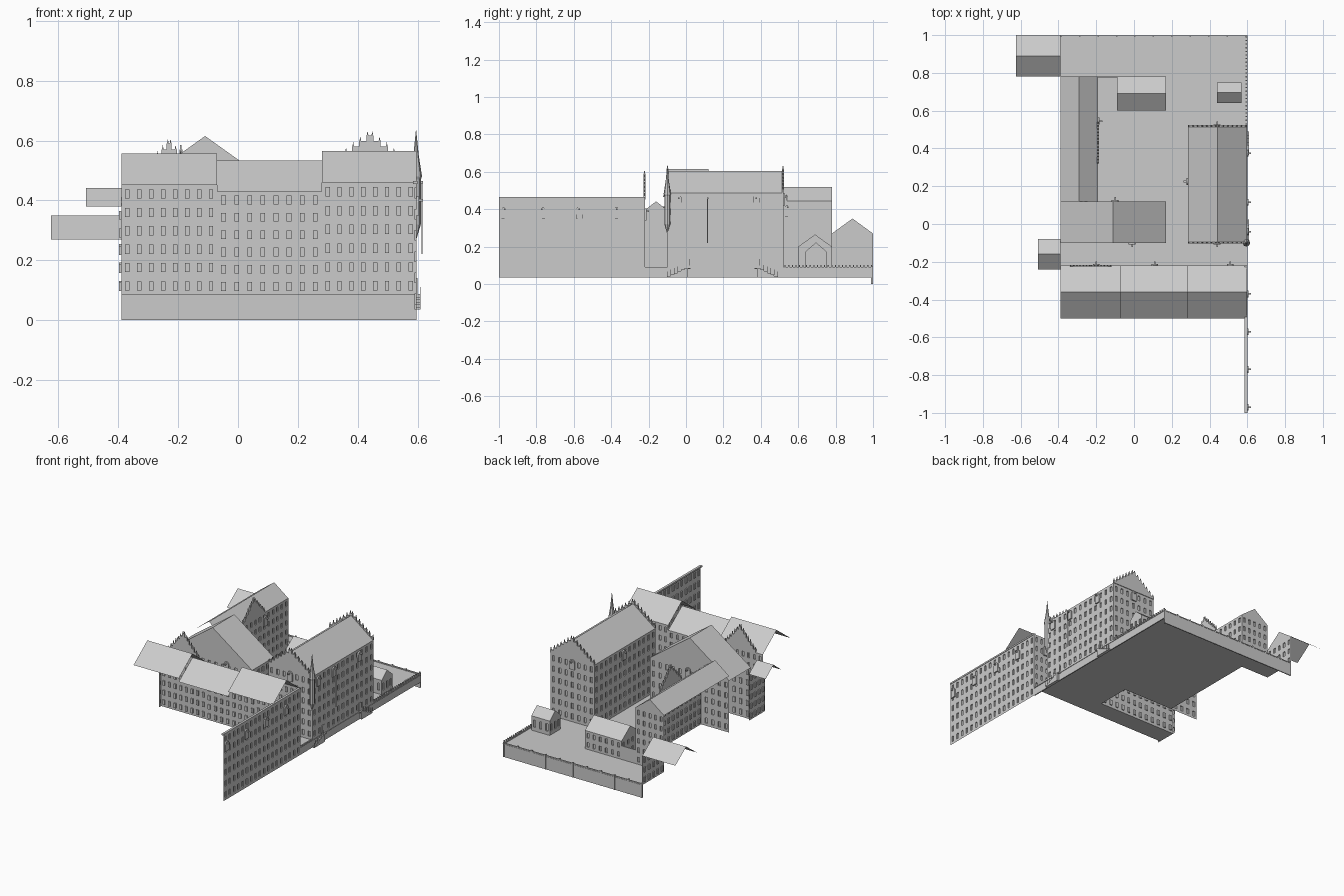
import bpy, bmesh, math
from mathutils import Vector

if "Cube" in bpy.data.objects:
    bpy.data.objects.remove(bpy.data.objects["Cube"])


def finish(name, bm):
    me = bpy.data.meshes.new(name)
    bm.to_mesh(me)
    bm.free()
    ob = bpy.data.objects.new(name, me)
    bpy.context.collection.objects.link(ob)
    return ob


def poly(bm, pts):
    return bm.faces.new([bm.verts.new(p) for p in pts])


def box(bm, lo, hi):
    r = bmesh.ops.create_cube(bm, size=1)
    for v in r["verts"]:
        v.co = [(a + b) / 2 + c * (b - a) for a, b, c in zip(lo, hi, v.co)]


def frame(a, b):
    # wall running left to right as seen from outside
    a, b = Vector((*a, 0)), Vector((*b, 0))
    u = (b - a).normalized()
    return a, u, Vector((u.y, -u.x, 0)), (b - a).length


def prism(bm, a, u, n, profile, depth):
    # extrude an outline drawn in the wall plane along the wall normal
    f = poly(bm, [a + u * s + Vector((0, 0, z)) for s, z in profile])
    r = bmesh.ops.extrude_face_region(bm, geom=[f])
    for v in r["geom"]:
        if isinstance(v, bmesh.types.BMVert):
            v.co += n * depth


def facade(name, a, b, z0, z1, cols, rows, peak=None, depth=0.007):
    # wall grid with recessed windows and optional plain gable
    a, u, n, w = frame(a, b)
    bm = bmesh.new()

    def cuts(lo, hi, k, m):
        d = (hi - lo) / k
        return [lo] + [lo + d * (i + t) for i in range(k) for t in (m, 1 - m)] + [hi]
    S, Z = cuts(0, w, cols, 0.32), cuts(z0, z1, rows, 0.25)
    P = lambda s, z, d=0: a + u * s + Vector((0, 0, z)) - n * d
    g = [[bm.verts.new(P(s, z)) for z in Z] for s in S]
    for i in range(len(S) - 1):
        for j in range(len(Z) - 1):
            q = [g[i][j], g[i + 1][j], g[i + 1][j + 1], g[i][j + 1]]
            if i % 2 and j % 2:
                r = [bm.verts.new(v.co - n * depth) for v in q]
                bm.faces.new(r)
                for k in range(4):
                    m = (k + 1) % 4
                    bm.faces.new([q[k], q[m], r[m], r[k]])
            else:
                bm.faces.new(q)
    if peak:
        poly(bm, [P(0, z1), P(w, z1), P(w / 2, peak)])
    return finish(name, bm)


def stepped_gable(name, a, b, z0, z1, steps=7):
    # crow-stepped gable with small finials
    a, u, n, w = frame(a, b)
    left, h = [], (z1 - 0.015 - z0) / steps
    for i in range(steps):
        s = w / 2 * i / (steps - 0.5)
        left += [(s, z0 + h * i), (s, z0 + h * (i + 1))]
    bm = bmesh.new()
    prism(bm, a - n * 0.006, u, n, left + [(w - s, z) for s, z in reversed(left)], 0.01)
    for s, z in left[1::2]:
        for t in {s + 0.004, w - s - 0.004}:
            prism(bm, a - n * 0.004, u, n, [(t - .003, z), (t + .003, z), (t, z + .015)], 0.006)
    finish(name, bm)


def roof(name, x0, x1, y0, y1, eave, ridge, axis):
    # open folded roof sheet
    bm = bmesh.new()
    if axis == "x":
        m = (y0 + y1) / 2
        L = [[(x, y0, eave), (x, m, ridge), (x, y1, eave)] for x in (x0, x1)]
    else:
        m = (x0 + x1) / 2
        L = [[(x0, y, eave), (m, y, ridge), (x1, y, eave)] for y in (y0, y1)]
    V = [[bm.verts.new(p) for p in l] for l in L]
    for k in (0, 1):
        bm.faces.new([V[0][k], V[1][k], V[1][k + 1], V[0][k + 1]])
    bmesh.ops.recalc_face_normals(bm, faces=bm.faces)
    finish(name, bm)


def hoist(x, y, z, nx, ny, rope=0):
    # arched loading hatch with projecting beam
    n = Vector((nx, ny, 0))
    u = Vector((-ny, nx, 0))
    arch = [(-.018, z)] + [(-.018 * math.cos(t * math.pi / 6), z + .045 + .018 * math.sin(t * math.pi / 6))
                           for t in range(7)] + [(.018, z)]
    bm = bmesh.new()
    a = Vector((x, y, 0))
    prism(bm, a, u, n, arch, 0.008)
    prism(bm, a, u, n, [(-.004, z + .046), (.004, z + .046), (.004, z + .054), (-.004, z + .054)], 0.022)
    if rope:
        prism(bm, a + n * .017, u, n, [(-.0015, z - rope), (.0015, z - rope), (.0015, z + .05), (-.0015, z + .05)], .003)
    finish("loading_hatch", bm)


def house(name, x0, x1, y0, y1, z0, eave, ridge, axis, nx, ny, rows, gables=True):
    gx = ridge if axis == "x" and gables else None
    gy = ridge if axis == "y" and gables else None
    facade(name + "_front", (x0, y0), (x1, y0), z0, eave, nx, rows, gy)
    facade(name + "_right", (x1, y0), (x1, y1), z0, eave, ny, rows, gx)
    facade(name + "_back", (x1, y1), (x0, y1), z0, eave, nx, rows, gy)
    facade(name + "_left", (x0, y1), (x0, y0), z0, eave, ny, rows, gx)
    roof(name + "_roof", x0, x1, y0, y1, eave, ridge, axis)


G = 0.083
# courtyard ground, open under the left and middle blocks
bm = bmesh.new()
for x0, x1, y0, y1 in ((-.39, .6, -.22, -.1), (.17, .6, -.1, .12), (-.19, .6, .12, .78), (-.39, .6, .78, 1)):
    poly(bm, [(x0, y0, G), (x1, y0, G), (x1, y1, G), (x0, y1, G)])
finish("courtyard_ground", bm)

# retaining walls with pilasters and parapet posts
bm = bmesh.new()
box(bm, (-.39, .992, 0), (.597, .998, .09))
box(bm, (.59, -.22, .035), (.597, .998, .09))
for i in range(11):
    x = -.386 + i * .0978
    box(bm, (x - .004, .99, 0), (x + .004, 1, .095))
for i in range(25):
    y = .53 + i * .0192
    box(bm, (.59, y - .003, .09), (.598, y + .003, .103))
finish("retaining_wall", bm)

# tall merchant block
house("tall_block", .285, .597, -.1, .52, G, .487, .605, "y", 7, 13, 6)
stepped_gable("tall_front_gable", (.285, -.1), (.597, -.1), .487, .632)
stepped_gable("tall_back_gable", (.597, .52), (.285, .52), .487, .632)

# corner turret
bm = bmesh.new()
prof = [(.001, .27), (.016, .32), (.016, .47), (.02, .48), (.009, .55), (.0005, .635)]
rings = [[bm.verts.new((.595 + r * math.cos(k * math.pi / 4), -.1 + r * math.sin(k * math.pi / 4), z))
          for k in range(8)] for r, z in prof]
for p, q in zip(rings, rings[1:]):
    for k in range(8):
        bm.faces.new([p[k], p[(k + 1) % 8], q[(k + 1) % 8], q[k]])
finish("corner_turret", bm)

# front row: street-facing walls and three roofs
for i, (x0, x1, e, r) in enumerate(((-.39, -.07, .452, .557), (-.07, .28, .43, .533), (.28, .597, .46, .565))):
    facade("front_row_wall", (x1, -.22), (x0, -.22), G, e, 8, 6)
    roof("front_row_roof", x0, x1, -.5, -.22, e, r, "x")
stepped_gable("front_row_gable", (-.12, -.22), (-.34, -.22), .452, .605)

# long side facade on the right
facade("long_facade", (.597, -1), (.597, -.22), .035, .46, 18, 6)
bm = bmesh.new()
box(bm, (.585, -1, .455), (.6, -.22, .465))
finish("long_facade_cornice", bm)

# middle block
facade("middle_front", (-.39, -.1), (.17, -.1), G, .415, 12, 5, .615)
facade("middle_right", (.17, -.1), (.17, .12), G, .415, 5, 5)
facade("middle_back", (.17, .12), (-.39, .12), G, .415, 12, 5, .615)
roof("middle_roof", -.39, .17, -.1, .12, .415, .615, "y")

# left wing
facade("left_wing_wall", (-.19, .12), (-.19, .78), G, .445, 15, 6)
facade("left_wing_end", (-.19, .78), (-.39, .78), G, .445, 5, 6, .52)
roof("left_wing_roof", -.39, -.19, .12, .78, .445, .52, "y")
stepped_gable("left_wing_gable", (-.19, .32), (-.19, .54), .445, .585)

# houses closing off the left side
facade("alley_house_wall", (-.39, -.24), (-.39, -.08), G, .38, 4, 5, .442)
roof("alley_house_roof", -.508, -.39, -.24, -.08, .38, .442, "x")
facade("rear_house_wall", (-.39, .78), (-.39, 1), G, .27, 5, 3, .35)
roof("rear_house_roof", -.625, -.39, .78, 1, .27, .35, "x")

# small yard houses and yard wall
house("yard_house", -.09, .17, .6, .78, G, .2, .265, "x", 6, 4, 2)
house("shed", .44, .57, .64, .75, G, .175, .222, "x", 3, 3, 1)
bm = bmesh.new()
box(bm, (-.19, .773, G), (-.09, .78, .17))
finish("yard_wall", bm)

# loading hatches
for y in (-.97, -.77, -.57, -.37):
    hoist(.597, y, .35, 1, 0)
for y in (-.04, .115, .375):
    hoist(.597, y, .41, 1, 0, .19 if y == .115 else 0)
for x in (-.2, .11, .51):
    hoist(x, -.22, .34, 0, 1)
hoist(.44, -.1, .42, 0, -1)
hoist(.44, .52, .42, 0, 1)
hoist(.285, .225, .41, -1, 0)
hoist(-.19, .545, .36, 1, 0)
hoist(-.01, -.1, .36, 0, -1)
hoist(-.1, .12, .36, 0, 1)

# entrance stairs with handrails on the right side
for y0, y1 in ((-.1, .01), (.49, .38)):
    bm = bmesh.new()
    for k in range(6):
        ya, yb = y0 + (y1 - y0) * k / 6, y0 + (y1 - y0) * (k + 1) / 6
        box(bm, (.597, min(ya, yb), .035), (.61, max(ya, yb), .043 + k * .0085))
        box(bm, (.608, ya - .001, .04 + k * .0085), (.61, ya + .001, .068 + k * .0085))
    box(bm, (.597, y1 - .015, .08), (.61, y1 + .015, .087))
    box(bm, (.597, y1 - .012, .087), (.6, y1 + .012, .14))
    finish("entrance_stairs", bm)
